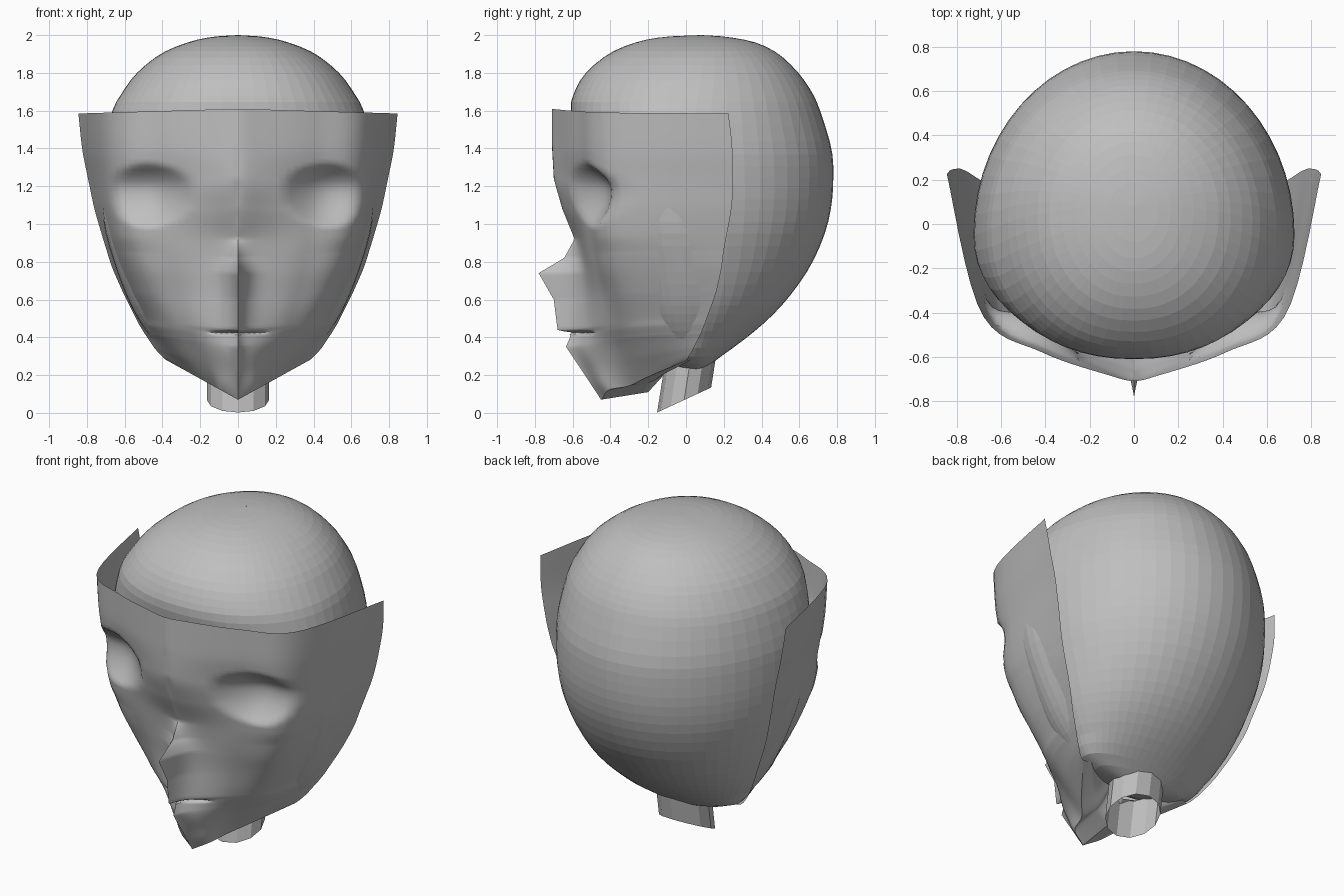
import bpy, math

if "Cube" in bpy.data.objects:
    bpy.data.objects.remove(bpy.data.objects["Cube"])

grey = bpy.data.materials.new("clay_grey")
grey.diffuse_color = (0.52, 0.52, 0.52, 1)
grey.use_nodes = True
grey.node_tree.nodes["Principled BSDF"].inputs["Base Color"].default_value = grey.diffuse_color


def catmull(a, b, c, d, t):
    return 0.5 * (2*b + (c - a)*t + (2*a - 5*b + 4*c - d)*t*t + (3*b - a - 3*c + d)*t**3)


def spline(pts, u):
    """Catmull-Rom through tuples, u in 0..1"""
    n = len(pts) - 1
    s = min(u * n, n - 1e-6)
    i = int(s)
    p = [pts[max(0, min(n, i + k))] for k in (-1, 0, 1, 2)]
    return tuple(catmull(*v, s - i) for v in zip(*p))


def monotone(xs, ys, i, f):
    """Cubic between xs[i] and xs[i+1] that never overshoots"""
    def slope(k):
        return (ys[k + 1] - ys[k]) / (xs[k + 1] - xs[k])

    def tangent(k):
        if k == 0 or k == len(xs) - 1:
            return slope(min(k, len(xs) - 2))
        a, b = slope(k - 1), slope(k)
        return 2 * a * b / (a + b) if a * b > 0 else 0
    h = xs[i + 1] - xs[i]
    return ((2*f**3 - 3*f*f + 1) * ys[i] + (f**3 - 2*f*f + f) * h * tangent(i)
            + (3*f*f - 2*f**3) * ys[i + 1] + (f**3 - f*f) * h * tangent(i + 1))


def loft(name, rows, closed, smooth=None):
    """Skin a list of equal-length point rows"""
    m = len(rows[0])
    faces = []
    for r in range(len(rows) - 1):
        for c in range(m if closed else m - 1):
            d = (c + 1) % m
            faces.append((r*m + c, r*m + d, (r+1)*m + d, (r+1)*m + c))
    me = bpy.data.meshes.new(name)
    me.from_pydata([p for row in rows for p in row], [], faces)
    me.materials.append(grey)
    if smooth:
        me.shade_smooth()
        me.set_sharp_from_angle(angle=math.radians(smooth))
    me.update()
    ob = bpy.data.objects.new(name, me)
    bpy.context.collection.objects.link(ob)
    return ob


# Skull: egg lofted from rings (z, half width, front y, back y, y of widest point)
RINGS = [
    (.205, .001, .059, .061, .06), (.28, .35, -.15, .16, .03), (.39, .455, -.25, .31, .03),
    (.50, .53, -.32, .44, .02), (.62, .59, -.36, .55, .01), (.78, .65, -.40, .66, -.01),
    (.95, .70, -.44, .735, -.03), (1.10, .72, -.46, .77, -.04), (1.25, .725, -.51, .78, -.05),
    (1.40, .715, -.57, .77, -.05), (1.60, .665, -.61, .71, -.03), (1.70, .61, -.59, .665, -.01),
    (1.80, .535, -.53, .595, .02), (1.90, .41, -.41, .49, .05), (1.96, .27, -.27, .37, .07),
    (1.99, .14, -.12, .22, .08), (2.0, .001, .079, .081, .08)]
SEG = 56
rows = []
for k in range(41):
    z, w, yf, yb, yc = spline(RINGS, k / 40)
    ring = []
    for s in range(SEG):
        a = 2 * math.pi * s / SEG
        c, d = math.cos(a), math.sin(a)
        e = 1 if d > 0 else .92            # front is slightly squarer
        r = (yb - yc) if d > 0 else (yc - yf)
        ring.append((w * math.copysign(abs(c) ** e, c), yc + r * math.copysign(abs(d) ** e, d), min(z, 2)))
    rows.append(ring)
loft("skull", rows, True)

# Face mask: each row = centre z, edge z, ridge y, near-nose y, cheek y,
# cheek corner x and y, back edge x and y
FACE = [
    (1.61, 1.585, -.71, -.69, -.58, .69, -.40, .845, .225),
    (1.42, 1.40, -.71, -.69, -.575, .68, -.395, .825, .245),
    (1.24, 1.22, -.70, -.68, -.545, .66, -.385, .79, .25),
    (1.08, 1.08, -.655, -.635, -.53, .645, -.38, .76, .24),
    (.92, .94, -.59, -.57, -.51, .62, -.37, .72, .215),
    (.82, .86, -.645, -.55, -.495, .595, -.35, .695, .20),
    (.74, .78, -.78, -.54, -.48, .565, -.34, .67, .19),
    (.60, .64, -.70, -.53, -.45, .51, -.30, .61, .16),
    (.44, .50, -.68, -.53, -.43, .44, -.26, .54, .11),
    (.41, .47, -.61, -.52, -.42, .43, -.25, .525, .10),
    (.35, .42, -.635, -.52, -.40, .395, -.24, .495, .08),
    (.20, .34, -.535, -.47, -.35, .31, -.22, .44, .04),
    (.07, .28, -.45, -.41, -.30, .22, -.20, .38, .01),
    (.11, .28, -.20, -.20, -.17, .20, -.11, .34, .03),
    (.22, .30, -.10, -.10, -.08, .18, -.05, .32, .04)]
dist = [0]
for p, q in zip(FACE, FACE[1:]):
    dist.append(dist[-1] + abs(q[0] - p[0]))


def face_point(row, u):
    zc, ze, y0, y1, y2, x3, y3, xe, ye = row
    t = abs(u) ** 1.6                      # denser columns near the nose ridge
    base = max(y0, y1 - .02)
    x, y = spline([(0, base), (.09, y1), (.6 * x3, y2), (x3, y3), (xe, ye)], t)
    x = max(x, 0)
    z = zc + (ze - zc) * x / xe
    y += (y0 - base) * math.exp(-x / .04)  # thin nose and lip ridge
    # eye sockets: sharper upper lid, gentle lower and inner slope
    if y < -.25:
        rz = .14 if z > 1.18 else .20
        rx = .19 if x > .49 else .25
        q = 1 - ((x - .49) / rx) ** 2 - ((z - 1.18) / rz) ** 2
        if q > 0:
            y += .10 * q ** 1.1
    # mouth slit
    if x < .16:
        y += .04 * math.exp(-((z - .425) / .007) ** 2) * (1 - (x / .16) ** 2)
    return (math.copysign(x, u), y, z)


rows = []
SUB, COLS = 9, 40
for i in range(len(FACE) - 1):
    for k in range(SUB + (i == len(FACE) - 2)):
        f = k / SUB
        row = [monotone(dist, col, i, f) if j > 2 else col[i] + (col[i + 1] - col[i]) * f
               for j, col in enumerate(zip(*FACE))]
        rows.append([face_point(row, c / COLS) for c in range(-COLS, COLS + 1)])
loft("face_mask", rows, False, 50)

# Neck: short open slanted tube
rows = []
for cy, cz in ((.025, .29), (-.01, .068)):
    rows.append([(.165 * math.sin(a), cy - .143 * math.cos(a), cz - .066 * math.cos(a))
                 for a in (2 * math.pi * s / 12 for s in range(12))])
loft("neck", rows, True)
